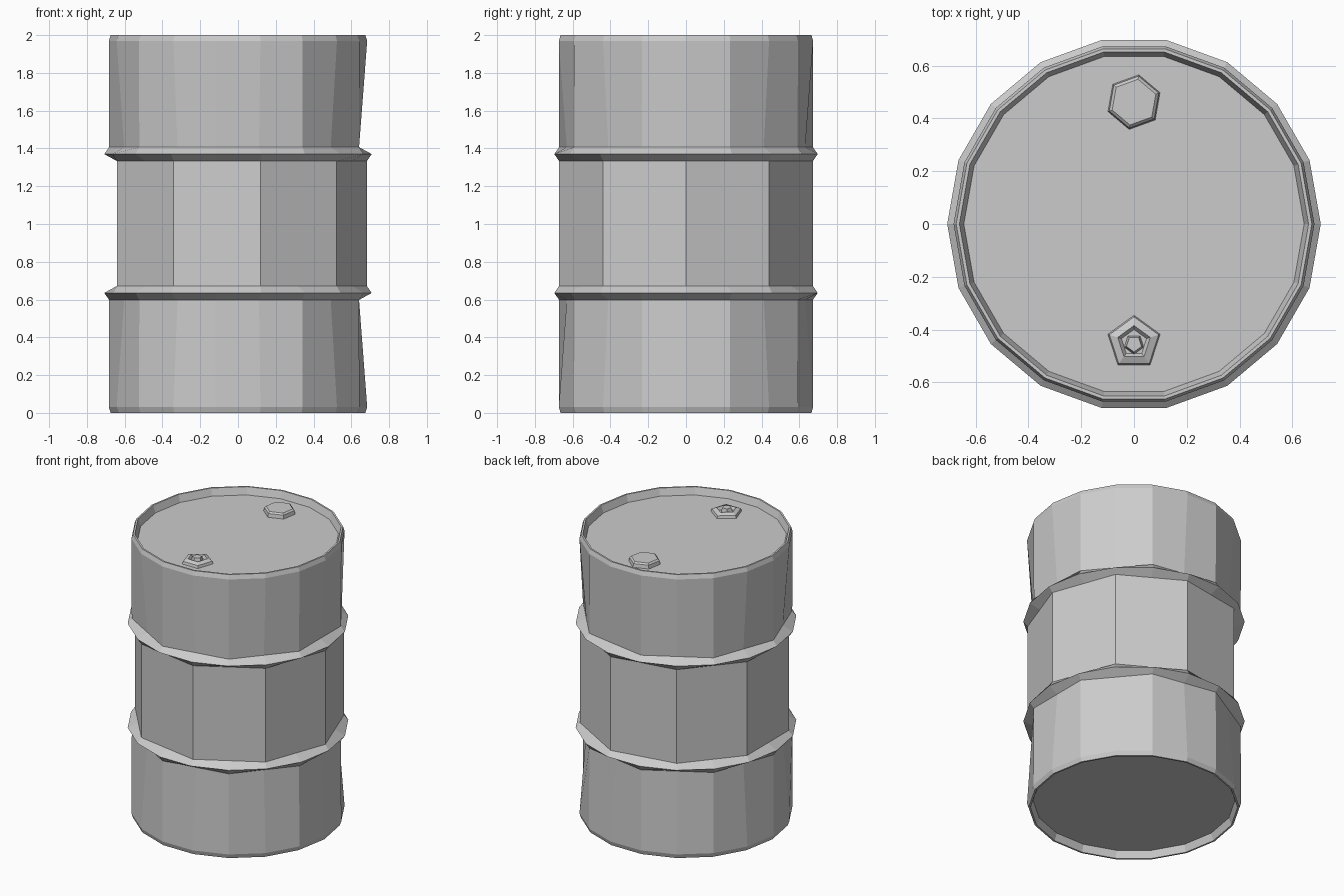
import bpy, bmesh
from math import sin, cos, pi, radians

if "Cube" in bpy.data.objects:
    bpy.data.objects.remove(bpy.data.objects["Cube"])


def lathe(name, profile, sides, loc=(0, 0, 0), turn=0.0):
    """Revolve (radius, z, skip) points. skip 0/1 flattens every other corner
    so that ring reads as having half the sides; None keeps all corners."""
    bm = bmesh.new()
    rings = []
    for r, z, skip in profile:
        ring = []
        for i in range(sides):
            a = 2 * pi * i / sides + turn
            k = r * cos(2 * pi / sides) if skip is not None and i % 2 == skip else r
            ring.append(bm.verts.new((k * cos(a), k * sin(a), z)))
        rings.append(ring)
    for lo, hi in zip(rings, rings[1:]):
        for i in range(sides):
            j = (i + 1) % sides
            bm.faces.new((lo[i], lo[j], hi[j], hi[i]))
    bm.faces.new(rings[0][::-1])
    bm.faces.new(rings[-1])
    bmesh.ops.recalc_face_normals(bm, faces=bm.faces)
    me = bpy.data.meshes.new(name)
    bm.to_mesh(me)
    bm.free()
    ob = bpy.data.objects.new(name, me)
    ob.location = loc
    bpy.context.collection.objects.link(ob)
    return ob


def hoop(z, skip):
    """Rolled ridge running round the drum wall."""
    return [(0.682, z - 0.037, skip), (0.708, z, None), (0.682, z + 0.037, 1 - skip)]


# drum shell with recessed ends, two rolled ridges
LID = 1.95
shell = [(0.645, 0.05, None), (0.662, 0.0, None), (0.674, 0.0, None), (0.684, 0.03, None)]
shell += hoop(0.635, 0) + hoop(1.37, 1)
shell += [(0.684, 1.97, None), (0.674, 2.0, None), (0.662, 2.0, None), (0.645, LID, None)]
lathe("drum_body", shell, 18)

# large filler cap towards the back
lathe("filler_cap", [(0.105, 0, None), (0.1, 0.025, None), (0.088, 0.035, None)], 6,
      (0, 0.462, LID), radians(20))

# small vent collar towards the front, hollow with a plug inside
lathe("vent_collar", [(0.104, 0, None), (0.098, 0.018, None), (0.065, 0.03, None),
                      (0.05, 0.012, None)], 5, (0, -0.45, LID), radians(90))
lathe("vent_plug", [(0.04, 0.008, None), (0.03, 0.04, None)], 5,
      (0, -0.455, LID), radians(54))
